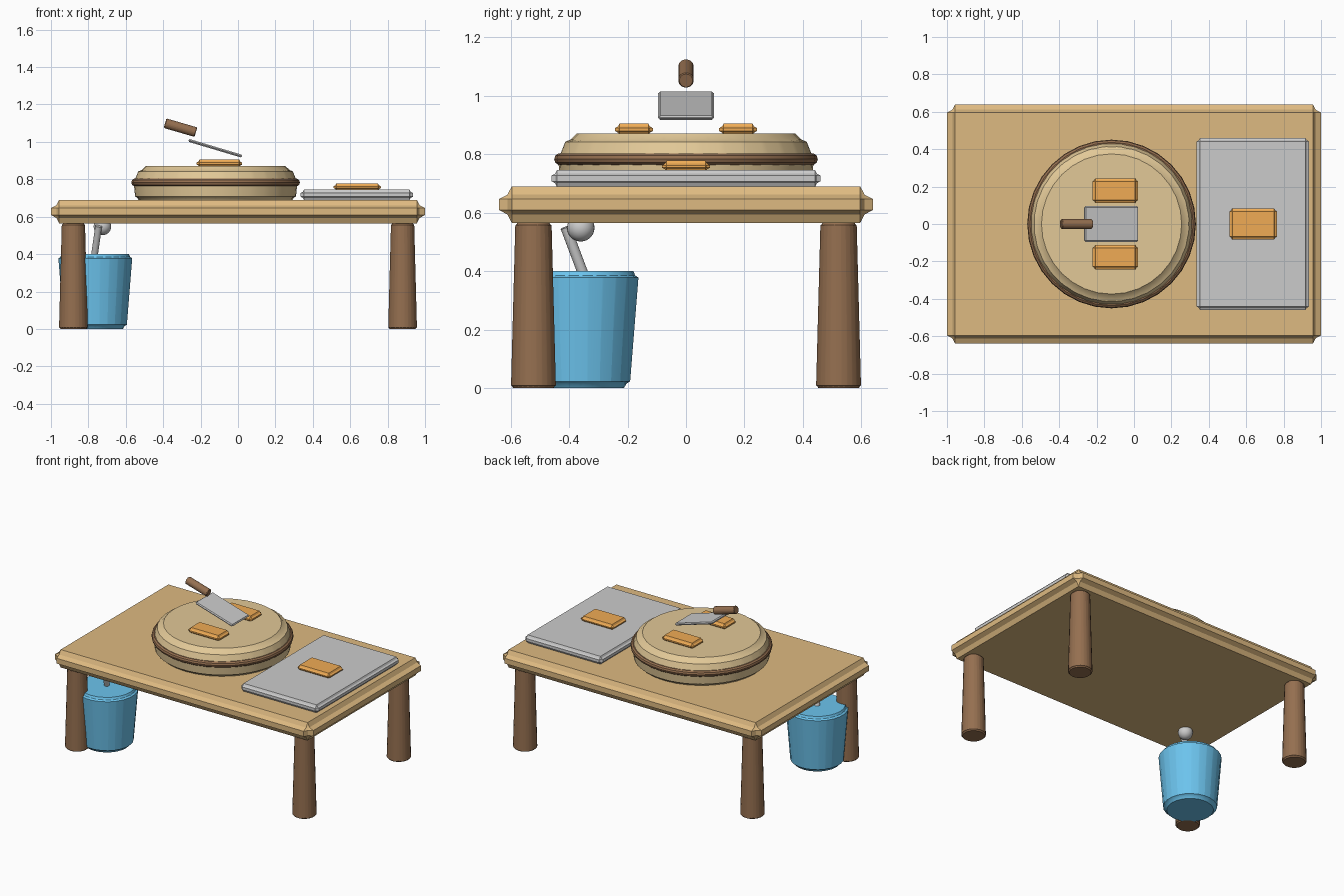
import bpy, bmesh, math
from mathutils import Matrix, Vector

if "Cube" in bpy.data.objects:
    bpy.data.objects.remove(bpy.data.objects["Cube"])


def material(name, rgb):
    m = bpy.data.materials.new(name)
    m.diffuse_color = (*rgb, 1)
    m.use_nodes = True
    m.node_tree.nodes["Principled BSDF"].inputs["Base Color"].default_value = m.diffuse_color
    return m


WOOD = material("light_wood", (0.73, 0.49, 0.22))
BROWN = material("brown", (0.30, 0.16, 0.08))
DOUGH = material("dough", (0.76, 0.58, 0.31))
ORANGE = material("orange", (0.87, 0.41, 0.09))
BLUE = material("blue", (0.15, 0.55, 0.85))


def finish(name, bm, mat, bevel, matrix):
    # stepped (concave) bevel on every edge, then smooth shading by angle
    if bevel:
        bmesh.ops.bevel(bm, geom=bm.edges[:], offset=bevel, segments=2, profile=0.12,
                        affect='EDGES', clamp_overlap=True)
    bm.transform(matrix)
    me = bpy.data.meshes.new(name)
    bm.to_mesh(me)
    bm.free()
    ob = bpy.data.objects.new(name, me)
    bpy.context.collection.objects.link(ob)
    if mat:
        me.materials.append(mat)
    bpy.ops.object.select_all(action='DESELECT')
    ob.select_set(True)
    bpy.context.view_layer.objects.active = ob
    bpy.ops.object.shade_smooth_by_angle()
    return ob


def box(name, centre, size, mat, bevel, tilt=0):
    bm = bmesh.new()
    bmesh.ops.create_cube(bm, size=1)
    bm.transform(Matrix.Diagonal((*size, 1)))
    return finish(name, bm, mat, bevel,
                  Matrix.Translation(centre) @ Matrix.Rotation(tilt, 4, 'Y'))


def tube(name, a, b, r1, r2, mat, bevel, sides=24):
    a, b = Vector(a), Vector(b)
    bm = bmesh.new()
    bmesh.ops.create_cone(bm, cap_ends=True, segments=sides, radius1=r1, radius2=r2,
                          depth=(b - a).length)
    rot = (b - a).to_track_quat('Z', 'Y').to_matrix().to_4x4()
    return finish(name, bm, mat, bevel, Matrix.Translation((a + b) / 2) @ rot)


# table
box("table_top", (0, 0, 0.6275), (2, 1.28, 0.125), WOOD, 0.044)
for sx, side in ((-1, "left"), (1, "right")):
    for sy, end in ((-1, "front"), (1, "back")):
        x, y = sx * 0.88, sy * 0.522
        tube(f"{end}_{side}_leg", (x, y, 0), (x, y, 0.565), 0.078, 0.063, BROWN, 0.015)

# round pie: base, rim and lid
tube("pie_base", (-0.12, 0, 0.688), (-0.12, 0, 0.785), 0.43, 0.44, DOUGH, 0.02, 32)
tube("pie_lid", (-0.12, 0, 0.77), (-0.12, 0, 0.87), 0.445, 0.405, DOUGH, 0.03, 32)
bpy.ops.mesh.primitive_torus_add(location=(-0.12, 0, 0.783), major_radius=0.43,
                                 minor_radius=0.021, major_segments=32, minor_segments=10)
rim = bpy.context.object
rim.name = "pie_rim"
rim.data.materials.append(BROWN)
bpy.ops.object.shade_smooth_by_angle()

# slices on the pie
for y, end in ((-0.178, "front"), (0.178, "back")):
    box(f"{end}_slice", (-0.1, y, 0.884), (0.245, 0.13, 0.042), ORANGE, 0.016)

# serving tray with its slice
box("tray", (0.635, 0, 0.717), (0.6, 0.92, 0.056), None, 0.018)
box("tray_slice", (0.637, 0, 0.758), (0.255, 0.165, 0.04), ORANGE, 0.016)

# spatula
box("spatula_blade", (-0.122, 0, 0.966), (0.3, 0.19, 0.016), None, 0.006, 0.29)
tube("spatula_handle", (-0.39, 0, 1.10), (-0.225, 0, 1.052), 0.027, 0.027, BROWN, 0.004, 20)

# bucket with ladle
tube("bucket", (-0.763, -0.36, 0), (-0.763, -0.36, 0.4), 0.17, 0.202, BLUE, 0.026)
tube("ladle_handle", (-0.795, -0.28, 0.2), (-0.745, -0.412, 0.55), 0.018, 0.018, None, 0, 16)
bm = bmesh.new()
bmesh.ops.create_uvsphere(bm, u_segments=24, v_segments=12, radius=0.047)
finish("ladle_head", bm, None, 0, Matrix.Translation((-0.725, -0.36, 0.548)))
